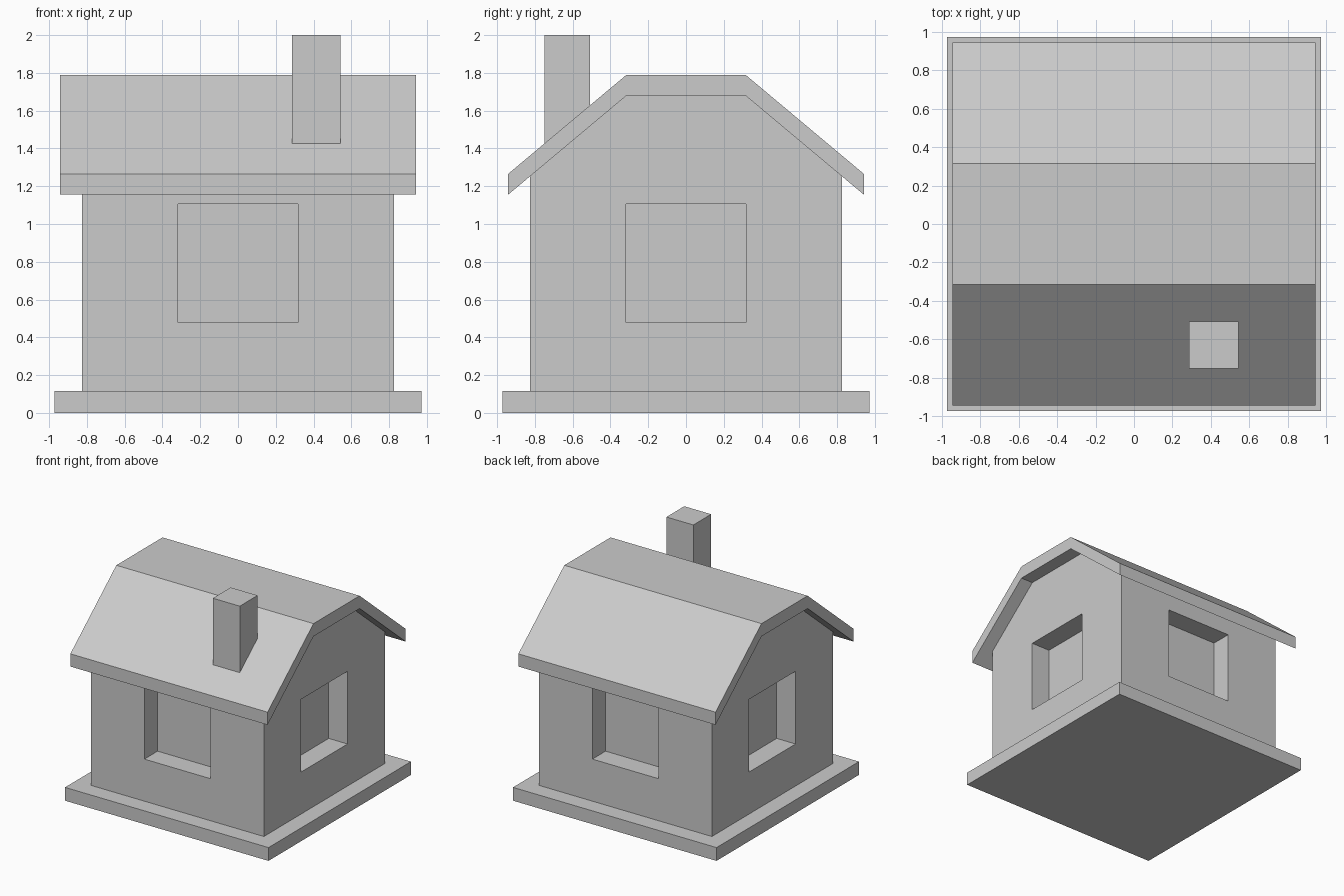
import bpy, bmesh

if "Cube" in bpy.data.objects:
    bpy.data.objects.remove(bpy.data.objects["Cube"])

WALL = 0.825      # half width of the house body
DEPTH = 0.18      # window recess depth


def make_object(name, bm):
    bmesh.ops.recalc_face_normals(bm, faces=bm.faces)
    mesh = bpy.data.meshes.new(name)
    bm.to_mesh(mesh)
    bm.free()
    obj = bpy.data.objects.new(name, mesh)
    bpy.context.collection.objects.link(obj)
    return obj


def box(name, x0, x1, y0, y1, z0, z1):
    bm = bmesh.new()
    bmesh.ops.create_cube(bm, size=1)
    for v in bm.verts:
        v.co = (x1 if v.co.x > 0 else x0,
                y1 if v.co.y > 0 else y0,
                z1 if v.co.z > 0 else z0)
    return make_object(name, bm)


def prism(name, profile, half):
    """Extrude a (y, z) profile from x = -half to x = half."""
    bm = bmesh.new()
    face = bm.faces.new([bm.verts.new((-half, y, z)) for y, z in profile])
    ext = bmesh.ops.extrude_face_region(bm, geom=[face])["geom"]
    verts = [g for g in ext if isinstance(g, bmesh.types.BMVert)]
    bmesh.ops.translate(bm, verts=verts, vec=(2 * half, 0, 0))
    return make_object(name, bm)


def mirrored(half_profile):
    return half_profile + [(-y, z) for y, z in reversed(half_profile)]


# Base slab
box("base_slab", -0.972, 0.972, -0.972, 0.972, 0, 0.115)

# House body with gable ends, its top edges tucked slightly into the roof
walls = prism("walls", mirrored([(WALL, 0.11), (WALL, 1.262), (0.315, 1.69)]), WALL)

# Recessed square window on each of the four sides
for side, (dx, dy) in {"front": (0, -1), "back": (0, 1),
                       "right": (1, 0), "left": (-1, 0)}.items():
    x, y = dx * WALL, dy * WALL
    hx = DEPTH if dx else 0.317
    hy = DEPTH if dy else 0.317
    cutter = box(side + "_window_cutter", x - hx, x + hx, y - hy, y + hy, 0.478, 1.106)
    cutter.hide_render = True
    cutter.display_type = 'WIRE'
    mod = walls.modifiers.new(side + "_window", 'BOOLEAN')
    mod.operation = 'DIFFERENCE'
    mod.solver = 'EXACT'
    mod.object = cutter

# Roof shell with flat ridge and overhanging eaves
outer = mirrored([(0.942, 1.265), (0.315, 1.79)])
inner = [(y, z - 0.11) for y, z in reversed(outer)]
prism("roof", outer + inner, 0.942)

# Chimney on the front slope
box("chimney", 0.285, 0.542, -0.75, -0.507, 1.38, 2.0)
